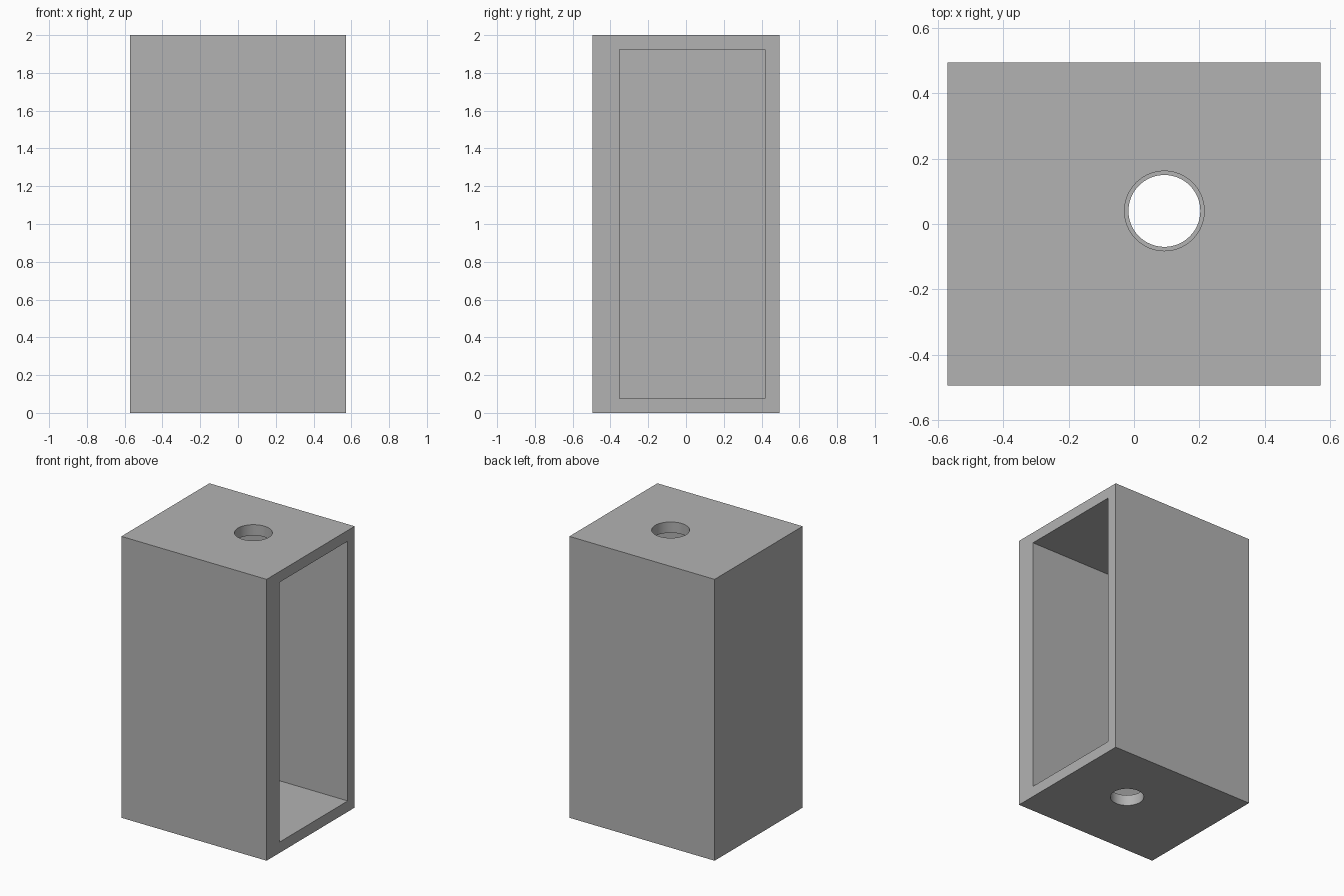
import bpy

# Remove the default object
cube = bpy.data.objects.get("Cube")
if cube:
    bpy.data.objects.remove(cube, do_unlink=True)

WIDTH, DEPTH, HEIGHT = 1.142, 0.988, 2.0
HOLE_X, HOLE_Y = 0.093, 0.04

# Single grey finish
grey = bpy.data.materials.new("plain_grey")
grey.use_nodes = True
colour = (0.45, 0.45, 0.45, 1.0)
grey.diffuse_color = colour
grey.node_tree.nodes["Principled BSDF"].inputs["Base Color"].default_value = colour


def box(name, low, high):
    """Box spanning two opposite corners."""
    centre = [(a + b) / 2 for a, b in zip(low, high)]
    bpy.ops.mesh.primitive_cube_add(size=1, location=centre)
    obj = bpy.context.object
    obj.name = name
    obj.scale = [b - a for a, b in zip(low, high)]
    bpy.ops.object.transform_apply(location=True, rotation=False, scale=True)
    obj.data.materials.append(grey)
    return obj


def drill(name, radius, z):
    """Upright round cutter through one horizontal wall."""
    bpy.ops.mesh.primitive_cylinder_add(vertices=64, radius=radius, depth=0.4,
                                        location=(HOLE_X, HOLE_Y, z))
    obj = bpy.context.object
    obj.name = name
    obj.data.materials.append(grey)
    return obj


# Outer body
housing = box("housing", (-WIDTH / 2, -DEPTH / 2, 0), (WIDTH / 2, DEPTH / 2, HEIGHT))

# Cavity open on the left side, plus top and bottom holes
cutters = [
    box("cavity_cutter", (-0.42, -0.352, 0.077), (WIDTH / 2 + 0.1, 0.417, 1.923)),
    drill("top_hole_cutter", 0.122, HEIGHT),
    drill("bottom_hole_cutter", 0.11, 0),
]
bpy.context.view_layer.objects.active = housing
for cutter in cutters:
    cut = housing.modifiers.new(cutter.name, "BOOLEAN")
    cut.operation = "DIFFERENCE"
    cut.solver = "EXACT"
    cut.object = cutter
    bpy.ops.object.modifier_apply(modifier=cut.name)
for cutter in cutters:
    bpy.data.objects.remove(cutter, do_unlink=True)

# Smooth hole walls, crisp edges
bpy.ops.object.select_all(action="DESELECT")
housing.select_set(True)
bpy.ops.object.shade_smooth_by_angle()
